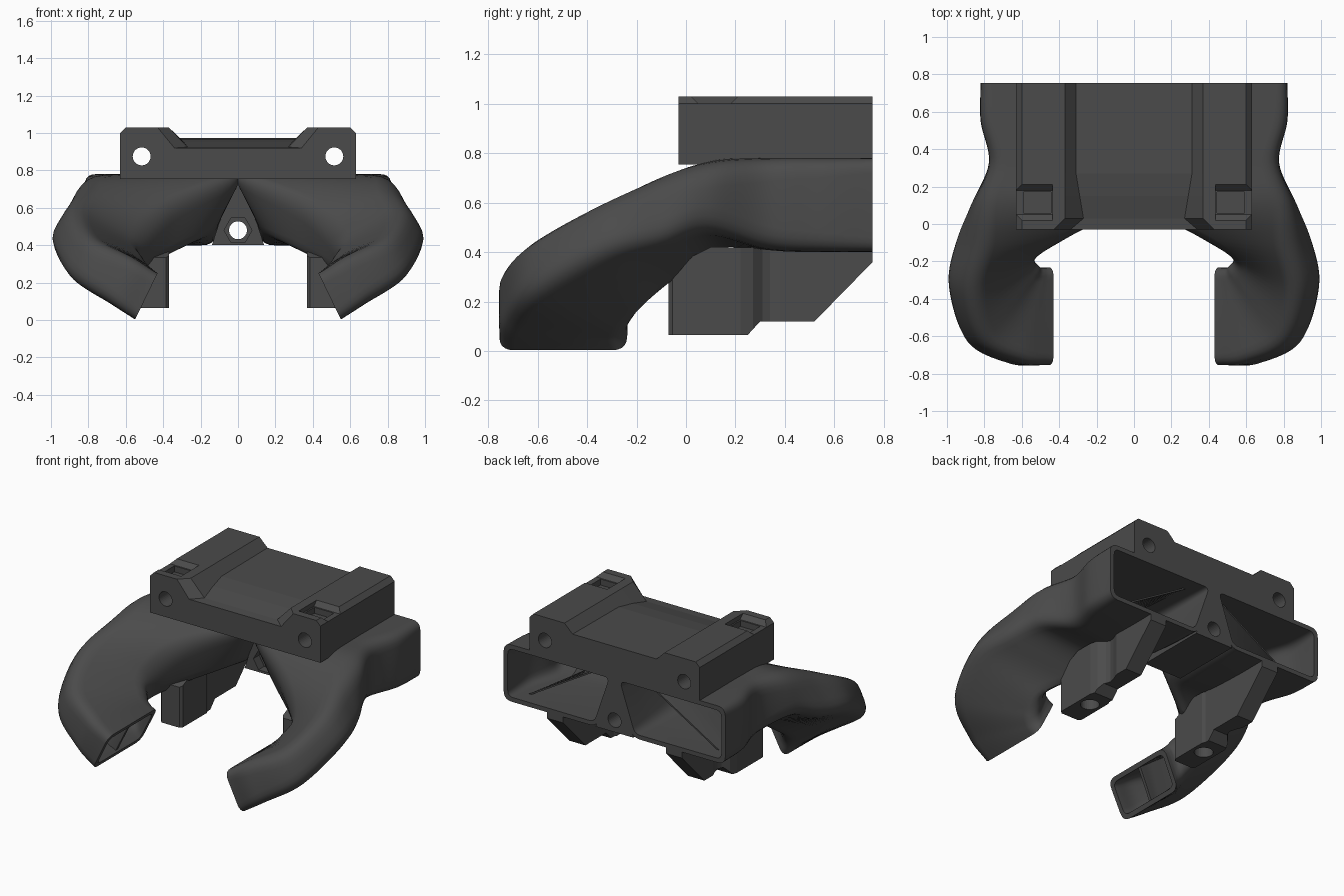
import bpy, bmesh
from math import cos, sin, pi, radians
from mathutils import Vector

cube = bpy.data.objects.get("Cube")
if cube:
    bpy.data.objects.remove(cube, do_unlink=True)

mat = bpy.data.materials.new("charcoal_plastic")
mat.use_nodes = True
GREY = (0.07, 0.07, 0.07, 1)
mat.diffuse_color = GREY
mat.node_tree.nodes["Principled BSDF"].inputs["Base Color"].default_value = GREY


def loft(name, rings, closed=False, smooth=False):
    """Skin a list of equal rings; cap the ends, or join last to first."""
    bm = bmesh.new()
    rows = [[bm.verts.new(p) for p in ring] for ring in rings]
    pairs = list(zip(rows, rows[1:])) + ([(rows[-1], rows[0])] if closed else [])
    for a, b in pairs:
        for i in range(len(a)):
            j = (i + 1) % len(a)
            bm.faces.new((a[i], a[j], b[j], b[i]))
    if not closed:
        bm.faces.new(rows[0])
        bm.faces.new(rows[-1])
    bmesh.ops.recalc_face_normals(bm, faces=bm.faces)
    mesh = bpy.data.meshes.new(name)
    bm.to_mesh(mesh)
    bm.free()
    mesh.materials.append(mat)
    ob = bpy.data.objects.new(name, mesh)
    bpy.context.collection.objects.link(ob)
    if smooth:
        bpy.ops.object.select_all(action="DESELECT")
        ob.select_set(True)
        bpy.context.view_layer.objects.active = ob
        bpy.ops.object.shade_smooth_by_angle(angle=radians(35))
    return ob


def prism(name, outline, axis, start, end):
    """Extrude a 2D outline along x, y or z."""
    place = {"x": lambda a, b, t: (t, a, b), "y": lambda a, b, t: (a, t, b),
             "z": lambda a, b, t: (a, b, t)}[axis]
    return loft(name, [[place(a, b, t) for a, b in outline] for t in (start, end)])


def circle(cx, cy, r, n=32):
    return [(cx + r * cos(2 * pi * i / n), cy + r * sin(2 * pi * i / n)) for i in range(n)]


def box(x0, x1, y0, y1):
    return [(x0, y0), (x1, y0), (x1, y1), (x0, y1)]


def boolean(ob, tool, operation="DIFFERENCE"):
    mod = ob.modifiers.new("cut", "BOOLEAN")
    mod.object, mod.operation, mod.solver = tool, operation, "EXACT"
    bpy.context.view_layer.objects.active = ob
    bpy.ops.object.modifier_apply(modifier=mod.name)
    bpy.data.objects.remove(tool, do_unlink=True)


# Mounting plate: a channel section whose floor dips toward the front
def plate_section(y, floor, foot, crest):
    half = [(foot, floor), (crest, 1.03), (0.6, 1.03), (0.63, 1.0), (0.63, 0.755)]
    return [(x, y, z) for x, z in half] + [(-x, y, z) for x, z in reversed(half)]


plate = loft("mounting_plate", [
    plate_section(-0.03, 0.92, 0.34, 0.43), plate_section(0.03, 0.925, 0.27, 0.37),
    plate_section(0.15, 0.952, 0.29, 0.37), plate_section(0.27, 0.968, 0.31, 0.37),
    plate_section(0.755, 0.972, 0.31, 0.37)])
for s in (-1, 1):
    boolean(plate, prism("screw_cut", circle(s * 0.515, 0.875, 0.048), "y", -1, 1))
    ramp = [(0.01, 1.04), (0.05, 1.0), (0.18, 1.0), (0.22, 1.04)]
    boolean(plate, prism("ramp_cut", ramp, "x", s * 0.435, s * 0.66))
    boolean(plate, prism("pocket_cut", box(s * 0.445, s * 0.59, 0.06, 0.17), "z", 0.96, 1.2))

# Centre web between the ducts, with a screw hole and hexagonal nut seat
web = prism("centre_web", [(-0.14, 0.4), (0.14, 0.4), (0.02, 0.77), (-0.02, 0.77)],
            "y", 0.27, 0.755)
boolean(web, prism("screw_cut", circle(0, 0.48, 0.048), "y", -1, 1))
boolean(web, prism("nut_cut", circle(0, 0.48, 0.075, 6), "y", 0, 0.33))

# Duct stations: inner top, outer top, outer bottom, inner bottom corners
STATIONS = [
    [(0, .755, .78), (.82, .755, .78), (.82, .755, .4), (.13, .755, .4)],
    [(0, .55, .78), (.82, .55, .78), (.82, .55, .4), (.13, .55, .4)],
    [(0, .3, .78), (.775, .33, .78), (.775, .33, .41), (.14, .3, .41)],
    [(-.02, .12, .785), (.84, .11, .765), (.89, .09, .48), (.2, .13, .4)],
    [(.33, -.08, .62), (.85, -.1, .72), (.985, -.1, .44), (.42, -.02, .28)],
    [(.5, -.18, .42), (.88, -.38, .61), (1.025, -.33, .4), (.58, -.14, .17)],
    [(.48, -.23, .33), (.8, -.64, .46), (.92, -.63, .23), (.58, -.21, .09)],
    [(.46, -.23, .28), (.58, -.745, .345), (.7, -.745, .095), (.57, -.24, .04)],
    [(.43, -.23, .25), (.43, -.755, .25), (.55, -.755, .003), (.55, -.24, .003)]]
STEPS = 8


def spline(points):
    """Catmull-Rom through the points."""
    p = [Vector(q) for q in points]
    p = [2 * p[0] - p[1]] + p + [2 * p[-1] - p[-2]]
    out = []
    for a, b, c, d in zip(p, p[1:], p[2:], p[3:]):
        for k in range(STEPS):
            t = k / STEPS
            out.append(b + t * ((c - a) + t * (2 * a - 5 * b + 4 * c - d
                                               + t * (3 * b - a - 3 * c + d))) / 2)
    return out + [p[-2]]


def inset(quad, d):
    return [q + d * ((quad[i - 1] - q).normalized() + (quad[(i + 1) % 4] - q).normalized())
            for i, q in enumerate(quad)]


def rounded(quad, r, n=5):
    ring = []
    for i, q in enumerate(quad):
        a = q + r * (quad[i - 1] - q).normalized()
        b = q + r * (quad[(i + 1) % 4] - q).normalized()
        for k in range(n + 1):
            t = k / n
            ring.append(a * (1 - t) ** 2 + q * 2 * t * (1 - t) + b * t * t)
    return ring


quads = list(zip(*[spline(track) for track in zip(*STATIONS)]))


def corner_radius(i):
    # corners swell through the bend and tighten at both mouths
    return 0.06 + 0.05 * sin(pi * i / (len(quads) - 1))


for side, s in (("left", 1), ("right", -1)):
    flip = lambda ring: [(s * v.x, v.y, v.z) for v in ring]
    # Hollow duct: outer skin forward, inner skin back
    outer = [flip(rounded(q, corner_radius(i))) for i, q in enumerate(quads)]
    inner = [flip(rounded(inset(q, 0.03), corner_radius(i) - 0.02))
             for i, q in enumerate(quads)]
    loft(side + "_duct", outer + inner[::-1], closed=True, smooth=True)

    # Thin vane: diagonal near the intake, untwisting to upright at the outlet
    vane = []
    run = quads[STEPS // 2:-1]
    for i, q in enumerate(run):
        a, b, c, d = inset(q, 0.02)
        twist = 0.36 * (1 - i / len(run))
        top, low = a.lerp(b, 0.5 - twist), d.lerp(c, 0.5 + twist)
        w = (b - a).normalized() * 0.01
        vane.append(flip([top - w, top + w, low + w, low - w]))
    loft(side + "_vane", vane, smooth=True)

    # Support leg: waisted plan trimmed by the side profile, with a screw bore
    plan = [(.385, -.07), (.515, -.07), (.53, -.055), (.53, .22), (.515, .27), (.48, .31),
            (.47, .34), (.48, .38), (.5, .43), (.5, .755), (.38, .755), (.38, .22),
            (.37, .2), (.37, -.055)]
    leg = prism(side + "_leg", [(s * x, y) for x, y in plan], "z", 0, 0.42)
    profile = [(-.08, .065), (.25, .065), (.3, .12), (.52, .12), (.76, .365), (.76, .415),
               (.1, .42), (-.08, .33)]
    boolean(leg, prism("trim", profile, "x", -1, 1), "INTERSECT")
    boolean(leg, prism("bore_cut", circle(s * 0.45, 0.12, 0.058), "z", -1, 0.2))
